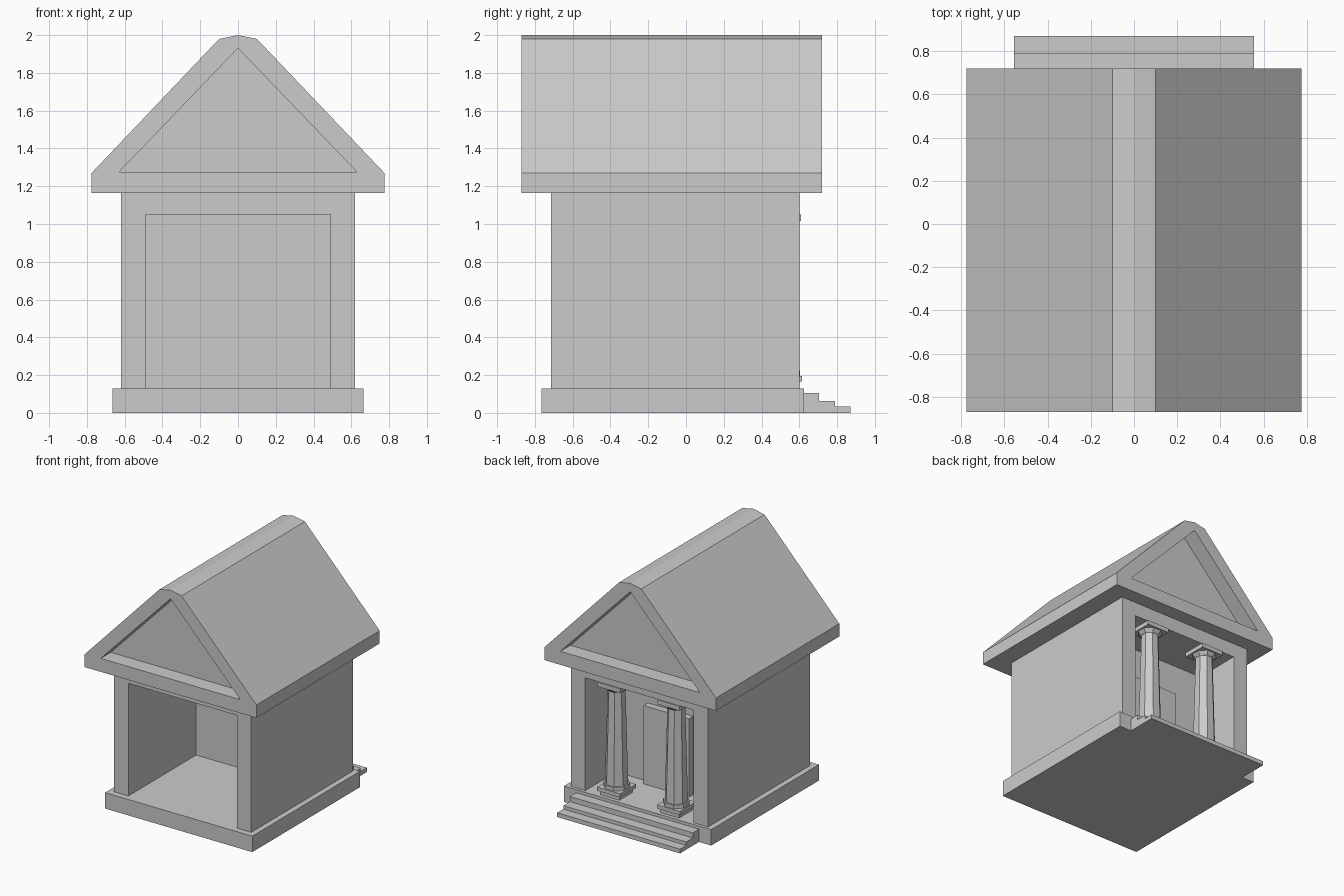
import bpy, bmesh, math
from mathutils import Matrix

if "Cube" in bpy.data.objects:
    bpy.data.objects.remove(bpy.data.objects["Cube"])


def make_object(name, bm):
    bmesh.ops.recalc_face_normals(bm, faces=bm.faces)
    mesh = bpy.data.meshes.new(name)
    bm.to_mesh(mesh)
    bm.free()
    ob = bpy.data.objects.new(name, mesh)
    bpy.context.collection.objects.link(ob)
    return ob


def box(name, x0, x1, y0, y1, z0, z1):
    bm = bmesh.new()
    m = Matrix.Translation(((x0 + x1) / 2, (y0 + y1) / 2, (z0 + z1) / 2))
    bmesh.ops.create_cube(bm, size=1, matrix=m @ Matrix.Diagonal((x1 - x0, y1 - y0, z1 - z0, 1)))
    return make_object(name, bm)


def prism(name, points, start, end, axis):
    """Extrude a profile: axis 'y' takes (x, z) points, axis 'x' takes (y, z) points."""
    bm = bmesh.new()
    if axis == 'y':
        verts = [bm.verts.new((a, start, b)) for a, b in points]
        shift = (0, end - start, 0)
    else:
        verts = [bm.verts.new((start, a, b)) for a, b in points]
        shift = (end - start, 0, 0)
    face = bm.faces.new(verts)
    ext = bmesh.ops.extrude_face_region(bm, geom=[face], use_keep_orig=True)
    bmesh.ops.translate(bm, vec=shift, verts=[v for v in ext['geom'] if isinstance(v, bmesh.types.BMVert)])
    return make_object(name, bm)


def octagon(name, x, y, z0, z1, r0, r1):
    bm = bmesh.new()
    m = Matrix.Translation((x, y, (z0 + z1) / 2)) @ Matrix.Rotation(math.pi / 8, 4, 'Z')
    bmesh.ops.create_cone(bm, cap_ends=True, segments=8, radius1=r0, radius2=r1, depth=z1 - z0, matrix=m)
    return make_object(name, bm)


def cut(target, cutter):
    mod = target.modifiers.new("cut", 'BOOLEAN')
    mod.operation = 'DIFFERENCE'
    mod.solver = 'EXACT'
    mod.object = cutter
    cutter.hide_render = True
    cutter.hide_viewport = False
    cutter.display_type = 'WIRE'


# Base slab
box("base", -0.665, 0.665, -0.765, 0.625, 0, 0.13)

# Steps in front of the porch
prism("steps", [(0.62, 0), (0.87, 0), (0.87, 0.035), (0.79, 0.035), (0.79, 0.063),
                (0.705, 0.063), (0.705, 0.105), (0.62, 0.105)], -0.555, 0.555, 'x')

# Walls with an open room on one side and a porch on the other
walls = box("walls", -0.62, 0.62, -0.715, 0.60, 0.13, 1.165)
cut(walls, box("room_cutter", -0.49, 0.49, -0.9, 0.16, 0.05, 1.05))
cut(walls, box("porch_cutter", -0.49, 0.49, 0.20, 0.9, 0.05, 1.05))

# Door panel on the porch wall
box("door", -0.205, 0.205, 0.19, 0.255, 0.13, 0.77)

# Gable roof with a recessed triangle at each end
roof = prism("roof", [(-0.775, 1.165), (0.775, 1.165), (0.775, 1.27), (0.1, 1.98),
                      (0, 2.0), (-0.1, 1.98), (-0.775, 1.27)], -0.87, 0.72, 'y')
triangle = [(-0.63, 1.275), (0.63, 1.275), (0, 1.93)]
cut(roof, prism("front_gable_cutter", triangle, -1.0, -0.74, 'y'))
cut(roof, prism("back_gable_cutter", triangle, 0.59, 0.9, 'y'))

# Porch columns
for side, x in (("left", -0.27), ("right", 0.27)):
    y = 0.51
    for part, h, z0, z1 in (("foot", 0.085, 0.13, 0.165), ("plinth", 0.103, 0.165, 0.195),
                            ("abacus", 0.1, 1.015, 1.05)):
        box(f"{side}_column_{part}", x - h, x + h, y - h, y + h, z0, z1)
    octagon(f"{side}_column_ring", x, y, 0.195, 0.225, 0.1, 0.1)
    octagon(f"{side}_column_shaft", x, y, 0.225, 0.985, 0.088, 0.068)
    octagon(f"{side}_column_capital", x, y, 0.985, 1.015, 0.07, 0.095)
